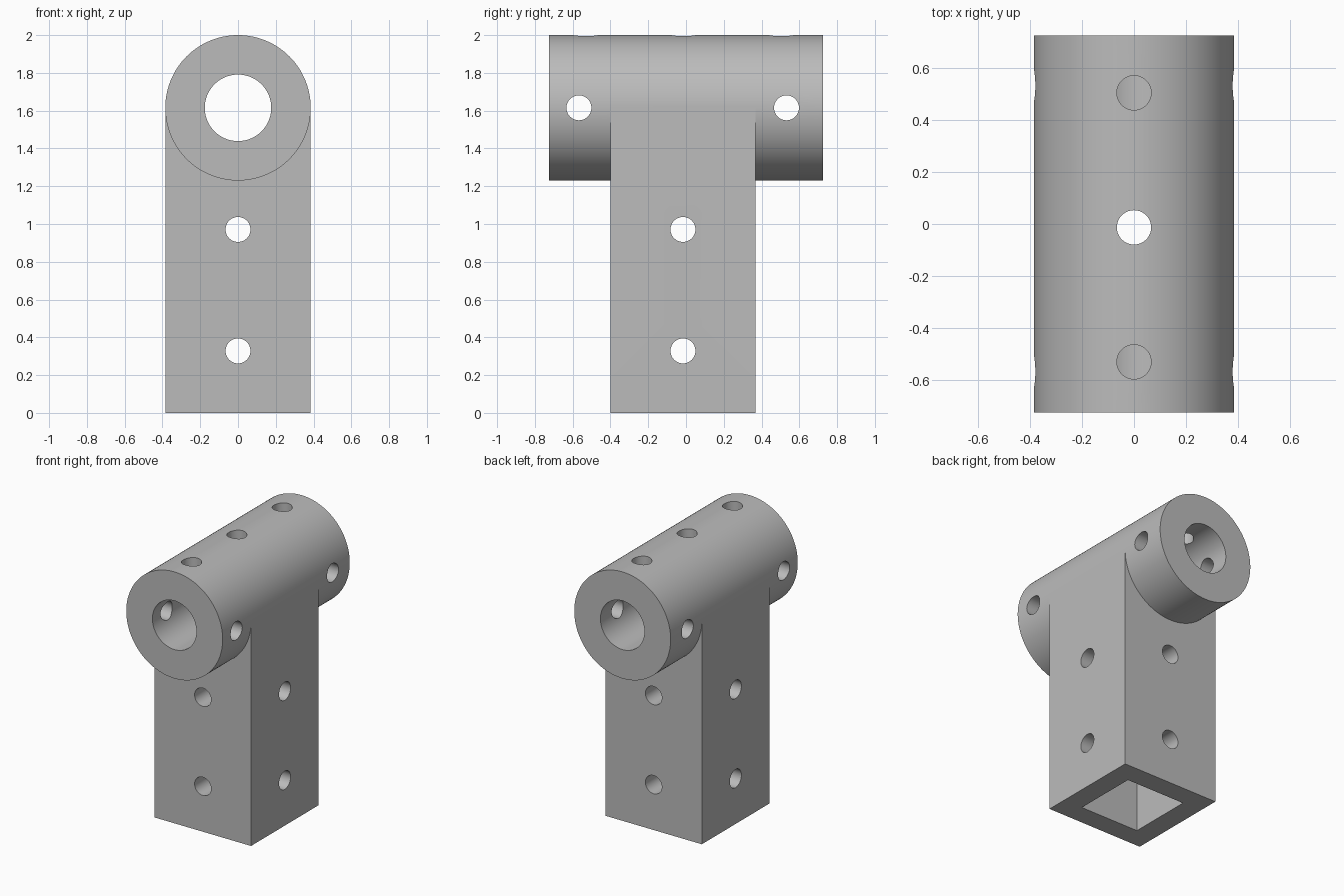
import bpy
from math import radians

cube = bpy.data.objects.get("Cube")
if cube:
    bpy.data.objects.remove(cube, do_unlink=True)

grey = bpy.data.materials.new("plain grey")
grey.use_nodes = True
grey.diffuse_color = (0.5, 0.5, 0.5, 1)
grey.node_tree.nodes["Principled BSDF"].inputs["Base Color"].default_value = (0.5, 0.5, 0.5, 1)

R, BORE, HOLE = 0.385, 0.176, 0.066   # sleeve, bore and pin hole radii
AXIS_Z = 1.615                        # height of the sleeve axis
POST_Y = -0.016                       # centre of the post
ROT = {"x": (0, radians(90), 0), "y": (radians(90), 0, 0), "z": (0, 0, 0)}


def rod(name, radius, length, axis, location, sides=128):
    bpy.ops.mesh.primitive_cylinder_add(vertices=sides, radius=radius, depth=length,
                                        location=location, rotation=ROT[axis])
    return finish(name)


def block(name, half, bottom, top):
    bpy.ops.mesh.primitive_cube_add(size=1, location=(0, POST_Y, (bottom + top) / 2))
    bpy.context.object.scale = (2 * half, 2 * half, top - bottom)
    return finish(name)


def finish(name):
    obj = bpy.context.object
    obj.name = name
    bpy.ops.object.transform_apply(location=True, rotation=True, scale=True)
    obj.data.materials.append(grey)
    return obj


def combine(body, tool, operation):
    mod = body.modifiers.new(operation.title(), "BOOLEAN")
    mod.operation, mod.solver, mod.object = operation, "EXACT", tool
    bpy.context.view_layer.objects.active = body
    bpy.ops.object.modifier_apply(modifier=mod.name)
    bpy.data.objects.remove(tool, do_unlink=True)


# Post joined to the horizontal sleeve
body = block("tee_connector", R, 0, AXIS_Z)
combine(body, rod("sleeve", R, 1.45, "y", (0, 0, AXIS_Z)), "UNION")

# Square socket in the post and round bore in the sleeve
cutters = [block("socket_cutter", 0.235, -0.2, 1.29),
           rod("bore_cutter", BORE, 2, "y", (0, 0, AXIS_Z))]

# Pin holes through the post, both ways
for z in (0.328, 0.971):
    for axis in "xy":
        cutters.append(rod("post_hole_cutter", HOLE, 1.2, axis, (0, POST_Y, z), 48))

# Pin holes across the sleeve
for y in (-0.567, 0.532):
    cutters.append(rod("side_hole_cutter", HOLE, 1.2, "x", (0, y, AXIS_Z), 48))

# Pin holes from above; the middle one runs down into the socket
for y, bottom in ((-0.53, AXIS_Z), (-0.013, 1.1), (0.504, AXIS_Z)):
    cutters.append(rod("top_hole_cutter", HOLE, 2.2 - bottom, "z",
                       (0, y, (2.2 + bottom) / 2), 48))

for cutter in cutters:
    combine(body, cutter, "DIFFERENCE")

# Smooth round walls, sharp edges
bpy.ops.object.select_all(action="DESELECT")
body.select_set(True)
bpy.context.view_layer.objects.active = body
bpy.ops.object.shade_smooth_by_angle(angle=radians(25))
